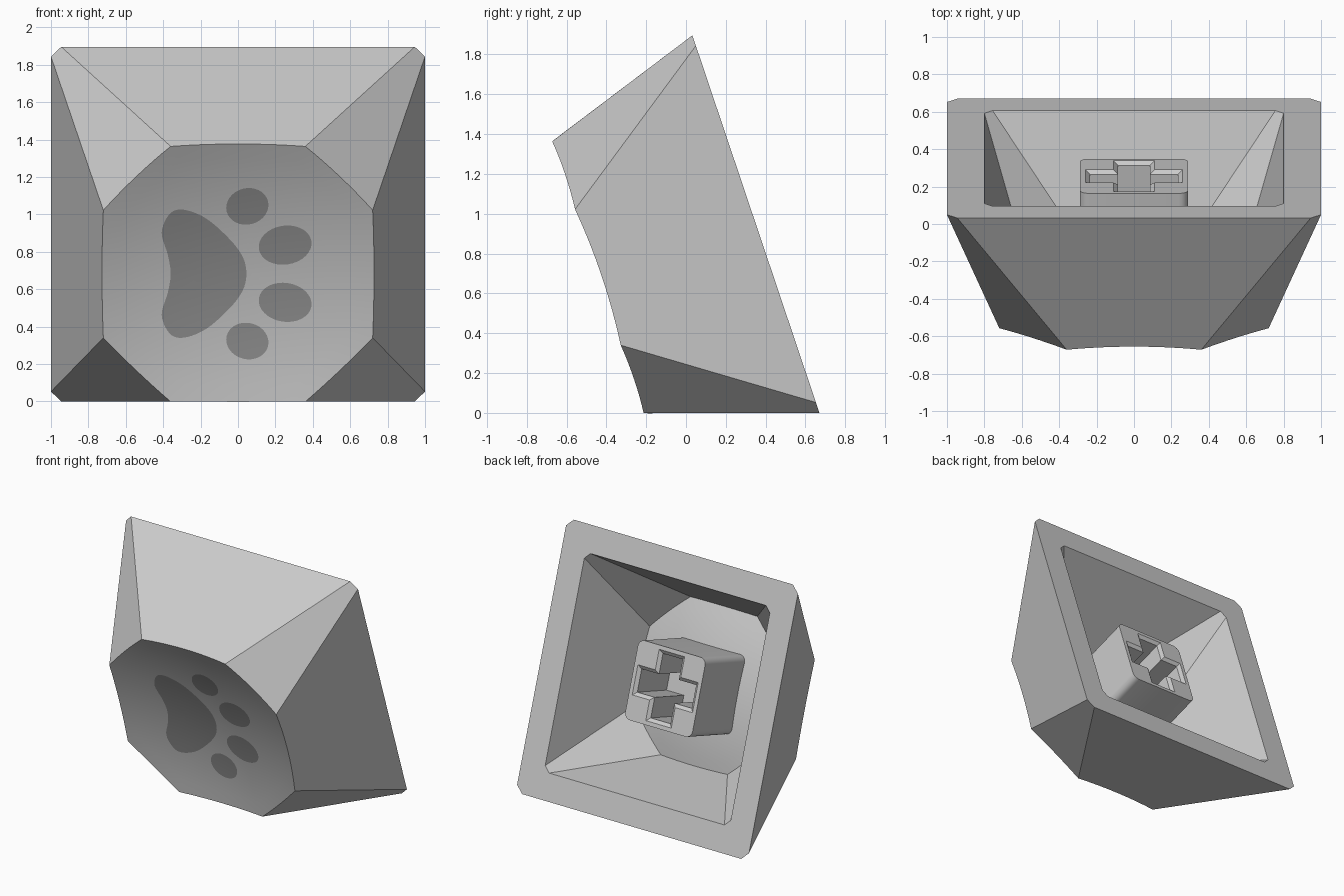
import bpy, bmesh, math
from mathutils import Matrix, Vector

if "Cube" in bpy.data.objects:
    bpy.data.objects.remove(bpy.data.objects["Cube"])

TILT = math.atan2(0.319, 0.948)
CT, ST = math.cos(TILT), math.sin(TILT)
# local frame: x across, y up the open base, z from the base to the dished face
FRAME = Matrix(((1, 0, 0, 0), (0, -ST, -CT, 0.351), (0, CT, -ST, 0.948), (0, 0, 0, 1)))
TOP, R = 0.837, 3.0
RIM2 = 0.36 ** 2 + 0.72 ** 2


def material(name, grey):
    m = bpy.data.materials.new(name)
    m.diffuse_color = (grey, grey, grey, 1)
    m.use_nodes = True
    m.node_tree.nodes["Principled BSDF"].inputs["Base Color"].default_value = m.diffuse_color
    return m


def finish(bm, name, mat, recalc=True):
    if recalc:
        bmesh.ops.recalc_face_normals(bm, faces=bm.faces)
    me = bpy.data.meshes.new(name)
    bm.to_mesh(me)
    bm.free()
    me.materials.append(mat)
    for p in me.polygons:
        p.use_smooth = True
    me.set_sharp_from_angle(angle=math.radians(25))
    ob = bpy.data.objects.new(name, me)
    ob.matrix_world = FRAME
    bpy.context.collection.objects.link(ob)
    return ob


def dish(x, y):
    """Height of the spherical dish."""
    return TOP - (RIM2 - x * x - y * y) / (2 * R)


def octagon(a, b):
    return [Vector(p) for p in ((b, -a), (b, a), (a, b), (-a, b),
                                (-b, a), (-b, -a), (-a, -b), (a, -b))]


def loft(bm, loops):
    for lo, hi in zip(loops, loops[1:]):
        n = len(lo)
        for i in range(n):
            bm.faces.new((lo[i], lo[(i + 1) % n], hi[(i + 1) % n], hi[i]))


def ring(bm, pts, z):
    return [bm.verts.new((x, y, z)) for x, y in pts]


def shell(bm, s):
    """Sloped walls and dished end, scaled by s; returns the base loop."""
    seg, rings = 8, 8
    base = [bm.verts.new((p.x * s, p.y * s, 0)) for p in octagon(0.945, 1.0)]
    top, edge = octagon(0.36, 0.72), []
    for i in range(8):
        p, q = top[i], top[(i + 1) % 8]
        out = ((p + q) / 2).normalized()
        slope = (0.335, 0.73)[i % 2]
        for k in range(seg):
            c = p.lerp(q, k / seg)
            edge.append(c + out * slope * (TOP - dish(c.x, c.y)))
    loops = []
    for r in range(rings, 0, -1):
        f = r / rings
        loops.append([bm.verts.new((c.x * f * s, c.y * f * s, dish(c.x * f, c.y * f) * s))
                      for c in edge])
    loft(bm, loops)
    mid = bm.verts.new((0, 0, dish(0, 0) * s))
    n = len(edge)
    for i in range(n):
        bm.faces.new((loops[-1][i], loops[-1][(i + 1) % n], mid))
    for i in range(8):
        arc = [loops[0][(i * seg + k) % n] for k in range(seg + 1)]
        bm.faces.new([base[(i + 1) % 8], base[i]] + arc)
    return base


grey = material("light_grey", 0.6)
dark = material("paw_grey", 0.3)

# Cap: outer shell, inner cavity and the flat rim between them
bm = bmesh.new()
loft(bm, [shell(bm, 1.0), shell(bm, 0.8)])
finish(bm, "cap_shell", grey)


# Stem: rounded square post with a chamfered cross socket
def rounded_square(h, r, n=6):
    pts = []
    for k, (sx, sy) in enumerate(((1, 1), (-1, 1), (-1, -1), (1, -1))):
        for j in range(n + 1):
            a = math.pi / 2 * (k + j / n)
            pts.append((sx * (h - r) + r * math.cos(a), sy * (h - r) + r * math.sin(a)))
    return pts


def cross(l, w):
    return [(l, -w), (l, w), (w, w), (w, l), (-w, l), (-w, w),
            (-l, w), (-l, -w), (-w, -w), (-w, -l), (w, -l), (w, -w)]


bm = bmesh.new()
post = [ring(bm, rounded_square(0.29, 0.05), z) for z in (0.64, 0.1)]
slot = [ring(bm, cross(l, w), z) for l, w, z in
        ((0.26, 0.11, 0.1), (0.235, 0.085, 0.12), (0.235, 0.085, 0.5))]
loft(bm, post)
loft(bm, slot)
bm.faces.new(post[0])
bm.faces.new(slot[2])
rim = [e for e in bm.edges if e.is_boundary]
bmesh.ops.triangle_fill(bm, edges=rim, use_beauty=True)
finish(bm, "stem", grey)


# Paw print: thin plates following the dish, outlined as seen from the front
def on_dish(x, z):
    y = 0.0
    for _ in range(12):
        y = (z - 0.948 + ST * dish(x, y)) / CT
    return x, y, dish(x, y) + 0.004


def plate(name, centre, outline, rings=6):
    bm = bmesh.new()
    c = Vector(centre)
    loops = []
    for r in range(rings, 0, -1):
        loops.append([bm.verts.new(on_dish(*c.lerp(p, r / rings))) for p in outline])
    loft(bm, loops)
    mid = bm.verts.new(on_dish(*c))
    n = len(outline)
    for i in range(n):
        bm.faces.new((loops[-1][i], loops[-1][(i + 1) % n], mid))
    bm.normal_update()
    if sum(f.normal.z for f in bm.faces) < 0:
        bmesh.ops.reverse_faces(bm, faces=bm.faces)
    finish(bm, name, dark, False)


def smooth_loop(pts, n=5):
    """Closed curve through the points."""
    out, m = [], len(pts)
    for i in range(m):
        a, b, c, d = (Vector(pts[(i + k) % m]) for k in (-1, 0, 1, 2))
        for j in range(n):
            t = j / n
            out.append(0.5 * (2 * b + (c - a) * t + (2 * a - 5 * b + 4 * c - d) * t * t
                              + (3 * b - a - 3 * c + d) * t ** 3))
    return out


MID = 0.684
half = [(0.025, 0.09), (-0.045, 0.185), (-0.17, 0.295), (-0.29, 0.342),
        (-0.365, 0.32), (-0.408, 0.22), (-0.375, 0.1)]
pad = [(0.045, 0)] + half + [(-0.36, 0)] + [(x, -z) for x, z in reversed(half)]
plate("paw_pad", (-0.2, MID), smooth_loop([(x, z + MID) for x, z in pad]))

for side, label in ((1, "upper"), (-1, "lower")):
    for kind, cx, cz, rx, rz, tilt in (("outer", 0.05, 0.36, 0.114, 0.097, 0.25),
                                       ("inner", 0.252, 0.153, 0.142, 0.104, 0.15)):
        pts = []
        for k in range(32):
            a = math.tau * k / 32
            u, v = rx * math.cos(a), rz * math.sin(a)
            pts.append(Vector((cx + u * math.cos(tilt) - v * math.sin(tilt),
                               MID + side * (cz + u * math.sin(tilt) + v * math.cos(tilt)))))
        plate(f"paw_toe_{kind}_{label}", (cx, MID + side * cz), pts)
